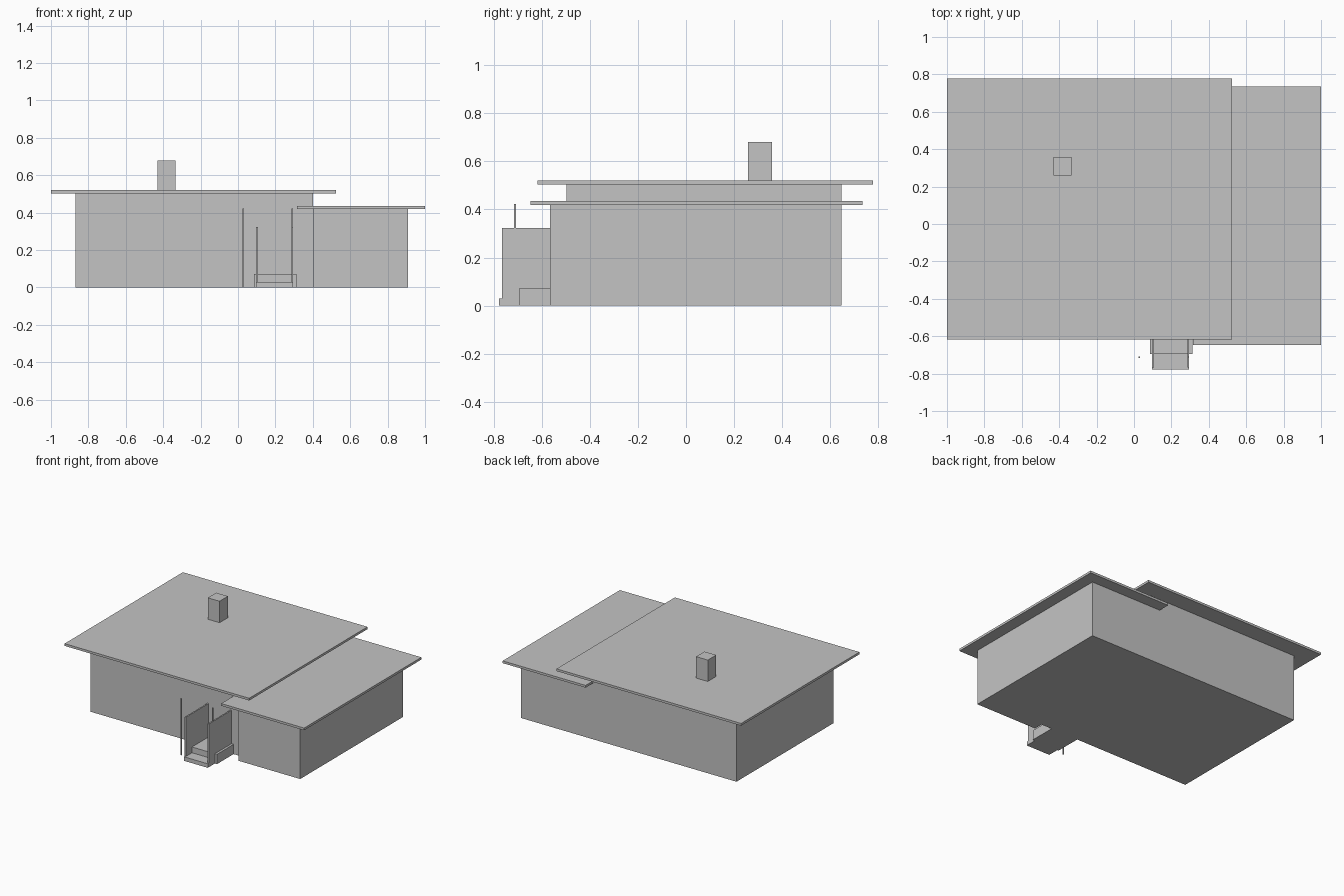
import bpy

if "Cube" in bpy.data.objects:
    bpy.data.objects.remove(bpy.data.objects["Cube"], do_unlink=True)

GREY = (0.55, 0.55, 0.55, 1.0)
grey = bpy.data.materials.new("plain_grey")
grey.use_nodes = True
grey.diffuse_color = GREY
for node in grey.node_tree.nodes:
    if node.type == "BSDF_PRINCIPLED":
        node.inputs["Base Color"].default_value = GREY


def box(name, x, y, z):
    """Box spanning the given (low, high) range on each axis."""
    spans = (x, y, z)
    bpy.ops.mesh.primitive_cube_add(size=1, location=[(a + b) / 2 for a, b in spans])
    part = bpy.context.object
    part.name = part.data.name = name
    part.scale = [b - a for a, b in spans]
    bpy.ops.object.transform_apply(location=False, rotation=False, scale=True)
    part.data.materials.append(grey)
    return part


FRONT, BACK = -0.497, 0.647      # main front and rear walls
MAIN_TOP, WING_TOP = 0.503, 0.419
SLAB = 0.017

# Main block and lower wing
box("main_walls", (-0.87, 0.40), (FRONT, BACK), (0, MAIN_TOP))
box("wing_walls", (0.40, 0.91), (-0.566, BACK), (0, WING_TOP))

# Flat overhanging roofs
box("main_roof", (-1.0, 0.525), (-0.618, 0.778), (MAIN_TOP, MAIN_TOP + SLAB))
box("wing_roof", (0.315, 1.0), (-0.648, 0.735), (WING_TOP, WING_TOP + SLAB))

# Chimney
box("chimney", (-0.43, -0.333), (0.258, 0.357), (MAIN_TOP + SLAB, 0.68))

# Entrance steps
box("landing", (0.085, 0.312), (-0.694, FRONT), (0, 0.073))
box("lower_step", (0.097, 0.295), (-0.778, -0.694), (0, 0.03))

# Side panels and posts flanking the entrance
for side, panel_x, post_x in (("right", 0.101, 0.029), ("left", 0.29, 0.29)):
    box(side + "_side_panel", (panel_x - 0.005, panel_x + 0.005),
        (-0.766, FRONT), (0, 0.323))
    box(side + "_post", (post_x - 0.004, post_x + 0.004),
        (-0.716, -0.708), (0, WING_TOP + 0.003))
